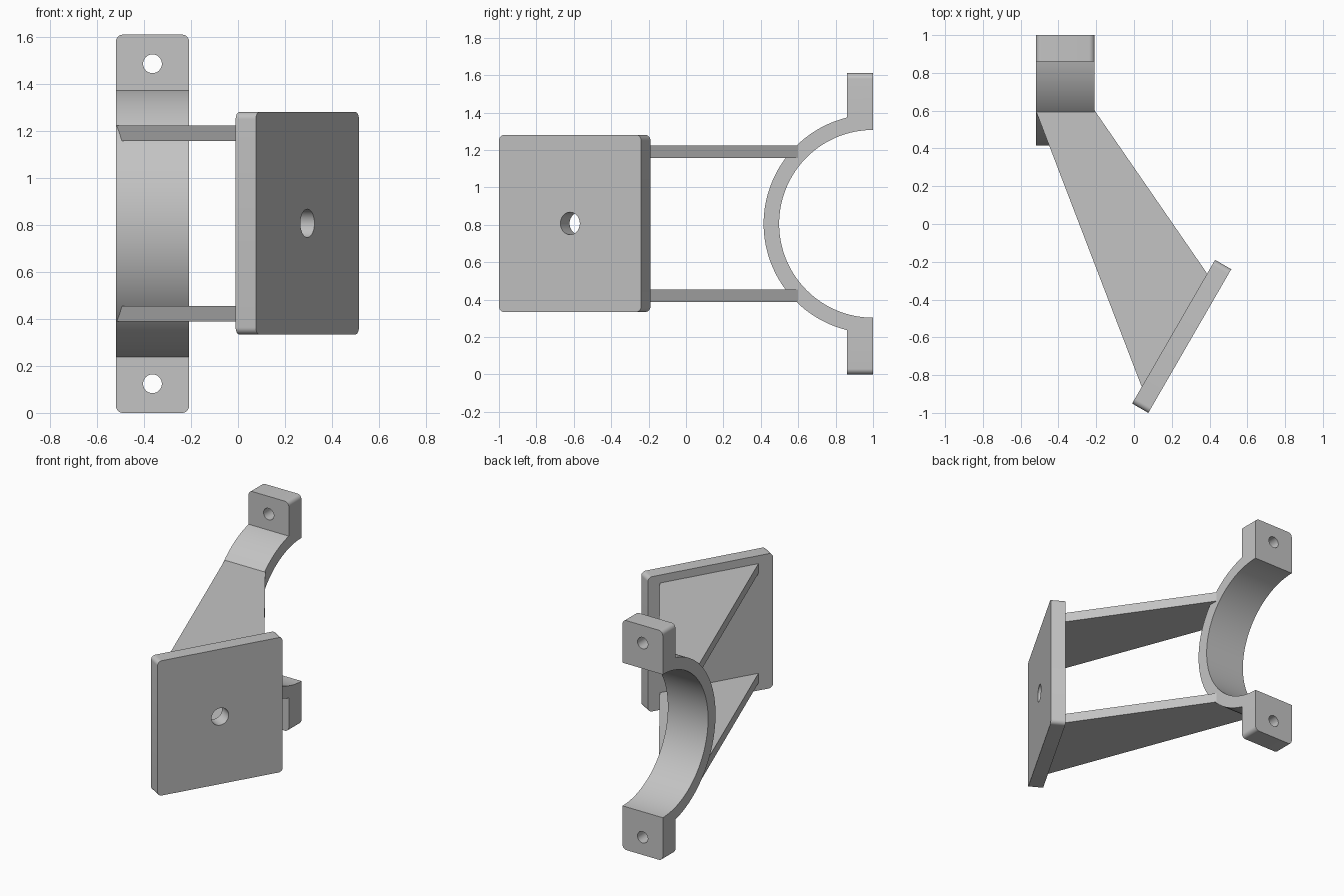
import bpy, bmesh, math
from mathutils import Matrix, Vector

if "Cube" in bpy.data.objects:
    bpy.data.objects.remove(bpy.data.objects["Cube"], do_unlink=True)

MID = 0.805                      # height of the symmetry plane
X0, X1 = -0.52, -0.208           # width of the clamp

grey = bpy.data.materials.new("plain_grey")
grey.use_nodes = True
grey.diffuse_color = (0.55, 0.55, 0.55, 1)
grey.node_tree.nodes["Principled BSDF"].inputs["Base Color"].default_value = (0.55, 0.55, 0.55, 1)


def prism(name, outline, depth, matrix):
    """Extrude a flat outline along local z, then place it."""
    bm = bmesh.new()
    face = bm.faces.new([bm.verts.new((u, v, 0)) for u, v in outline])
    out = bmesh.ops.extrude_face_region(bm, geom=[face])
    verts = [g for g in out["geom"] if isinstance(g, bmesh.types.BMVert)]
    bmesh.ops.translate(bm, verts=verts, vec=(0, 0, depth))
    bmesh.ops.transform(bm, matrix=matrix, verts=bm.verts)
    bmesh.ops.recalc_face_normals(bm, faces=bm.faces)
    mesh = bpy.data.meshes.new(name)
    bm.to_mesh(mesh)
    bm.free()
    mesh.materials.append(grey)
    obj = bpy.data.objects.new(name, mesh)
    bpy.context.collection.objects.link(obj)
    return obj


def arc(cx, cy, r, a0, a1, n):
    angles = [math.radians(a0 + (a1 - a0) * i / n) for i in range(n + 1)]
    return [(cx + r * math.cos(a), cy + r * math.sin(a)) for a in angles]


def rounded(w, h, r, square_top=False):
    """Centred rectangle with rounded corners."""
    pts = []
    for i, (sx, sy) in enumerate([(1, 1), (-1, 1), (-1, -1), (1, -1)]):
        if square_top and sy > 0:
            pts.append((sx * w / 2, sy * h / 2))
        else:
            pts += arc(sx * (w / 2 - r), sy * (h / 2 - r), r, 90 * i, 90 * i + 90, 8)
    return pts


def frame(u, v, n, origin):
    """Matrix with the given axes and origin."""
    m = Matrix((u, v, n)).transposed().to_4x4()
    m.translation = origin
    return m


def boolean(target, tool, operation):
    mod = target.modifiers.new(operation.lower(), "BOOLEAN")
    mod.object, mod.operation, mod.solver = tool, operation, "EXACT"
    bpy.context.view_layer.objects.active = target
    bpy.ops.object.modifier_apply(modifier=mod.name)
    bpy.data.objects.remove(tool, do_unlink=True)


def drill(target, radius, matrix):
    boolean(target, prism("drill", arc(0, 0, radius, 0, 352.5, 47), 0.4, matrix), "DIFFERENCE")


X, Y, Z = Vector((1, 0, 0)), Vector((0, 1, 0)), Vector((0, 0, 1))

# Half-ring clamp
ring = arc(1, MID, 0.585, 90, 270, 64) + arc(1, MID, 0.502, 270, 90, 64)
clamp = prism("clamp", ring, X1 - X0, frame(Y, Z, X, (X0, 0, 0)))

# Bolt tabs, rounded at their outer ends, with bolt holes
mid_x = (X0 + X1) / 2
for side in (-1, 1):
    tab_h = 0.27
    tab = prism("bolt_tab", rounded(X1 - X0, tab_h, 0.03, True), 0.14,
                frame(X, Z * -side, Y, (mid_x, 0.86, MID + side * (MID - tab_h / 2))))
    boolean(clamp, tab, "UNION")
    drill(clamp, 0.04, frame(X, Z, Y, (mid_x, 0.75, MID + side * 0.681)))

# Tapered arms between clamp and mounting plate
arm_outline = [(X0, 0.6), (0.04, -0.86), (0.06, -0.865), (0.40, -0.275), (0.387, -0.262), (X1, 0.6)]
for name, z in (("lower_arm", 0.388), ("upper_arm", 1.157)):
    prism(name, arm_outline, 0.067, Matrix.Translation((0, 0, z)))

# Angled mounting plate with a central hole
along = Vector((0.5, math.sqrt(0.75), 0))
normal = along.cross(Z)
centre = Vector((0.2525, -0.595, MID + 0.002))
plate = prism("mounting_plate", rounded(0.878, 0.946, 0.03), 0.099,
              frame(along, Z, normal, centre - normal * 0.0495))
drill(plate, 0.06, frame(along, Z, normal, centre - normal * 0.2))

# Smooth the curved surfaces, keep the edges sharp
for obj in (clamp, plate):
    bpy.ops.object.select_all(action="DESELECT")
    obj.select_set(True)
    bpy.context.view_layer.objects.active = obj
    bpy.ops.object.shade_smooth_by_angle(angle=math.radians(25))
